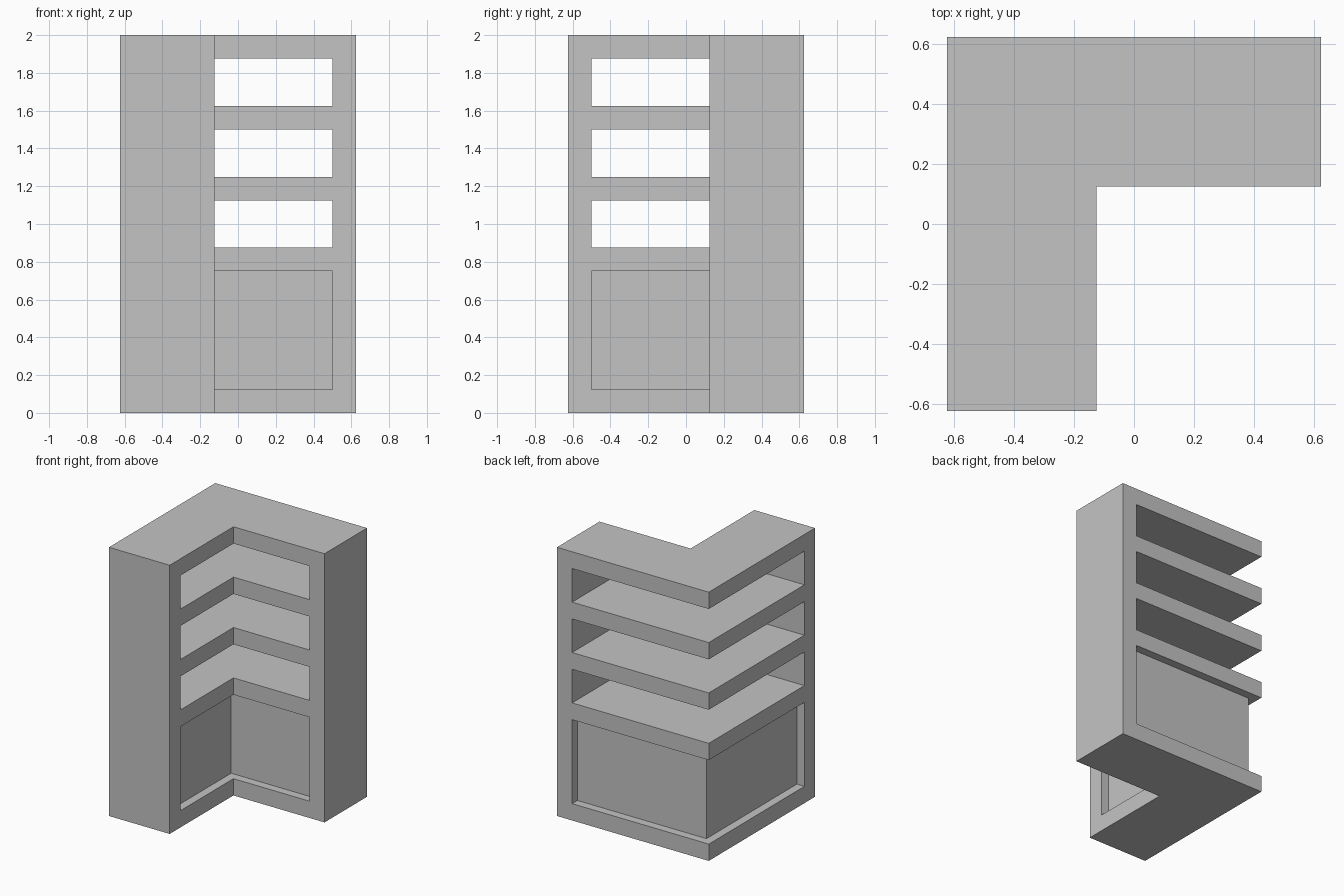
import bpy
import bmesh

if "Cube" in bpy.data.objects:
    bpy.data.objects.remove(bpy.data.objects["Cube"], do_unlink=True)

HALF = 0.625     # half the footprint
BOARD = 0.125    # board thickness
INNER = 0.125    # inner faces of the L
RECESS = 0.0625  # setback of the cabinet body

grey = bpy.data.materials.new("light grey")
grey.use_nodes = True
grey.diffuse_color = (0.55, 0.55, 0.55, 1)
grey.node_tree.nodes["Principled BSDF"].inputs["Base Color"].default_value = (0.55, 0.55, 0.55, 1)


def corner_prism(name, outer, inner, end, spans):
    """L-shaped prisms hugging the back corner, one for each height span."""
    outline = [(-outer, -end), (-inner, -end), (-inner, inner),
               (end, inner), (end, outer), (-outer, outer)]
    bm = bmesh.new()
    for low, high in spans:
        base = bm.faces.new([bm.verts.new((x, y, low)) for x, y in outline])
        top = bmesh.ops.extrude_face_region(bm, geom=[base])["geom"]
        moved = [g for g in top if isinstance(g, bmesh.types.BMVert)]
        bmesh.ops.translate(bm, verts=moved, vec=(0, 0, high - low))
    bmesh.ops.recalc_face_normals(bm, faces=bm.faces)
    mesh = bpy.data.meshes.new(name)
    bm.to_mesh(mesh)
    bm.free()
    mesh.materials.append(grey)
    obj = bpy.data.objects.new(name, mesh)
    bpy.context.collection.objects.link(obj)
    return obj


# Frame: shelves and end panels in one piece, with openings cut through
cabinet = (BOARD, 0.75)
openings = [cabinet] + [(z, z + 0.25) for z in (0.875, 1.25, 1.625)]
frame = corner_prism("shelf_frame", HALF, INNER, HALF, [(0, 2)])
cutter = corner_prism("opening_cutter", HALF + 0.2, INNER - 0.1, HALF - BOARD, openings)
cutter.hide_render = True

cut = frame.modifiers.new("openings", "BOOLEAN")
cut.operation = "DIFFERENCE"
cut.solver = "EXACT"
cut.object = cutter
bpy.context.view_layer.objects.active = frame
bpy.ops.object.modifier_apply(modifier=cut.name)
bpy.data.objects.remove(cutter, do_unlink=True)

# Recessed cabinet body in the lowest opening
corner_prism("cabinet_body", HALF - RECESS, INNER + RECESS, HALF - BOARD, [cabinet])
